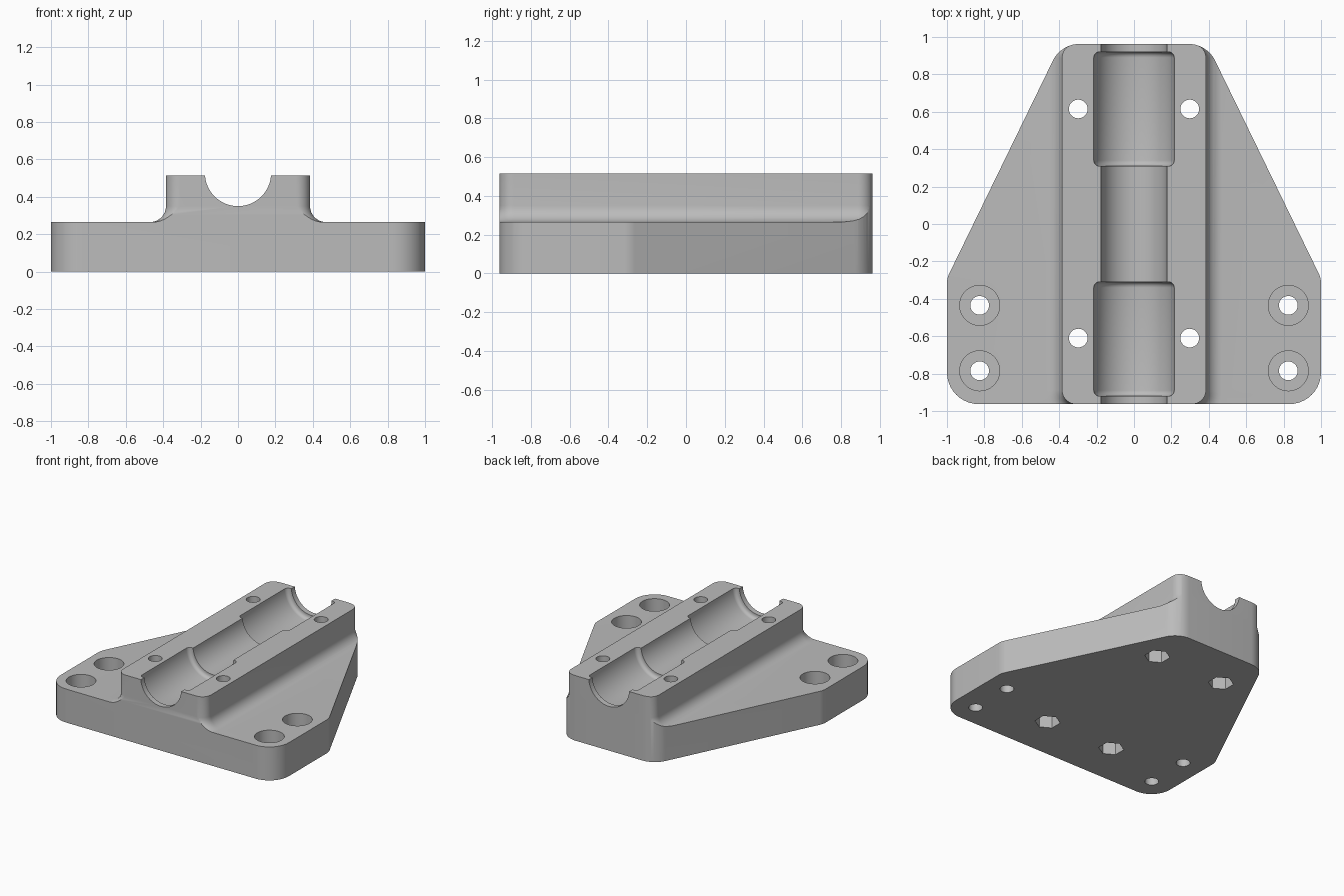
import bpy, bmesh, math
from mathutils import Vector

cube = bpy.data.objects.get("Cube")
if cube:
    bpy.data.objects.remove(cube)

LENGTH = 0.963      # half length along y
PLATE = 0.265       # plate height
TOP = 0.515         # ridge height
RIDGE = 0.385       # ridge half width
FILLET = 0.085      # foot of the ridge

grey = bpy.data.materials.new("grey_metal")
grey.use_nodes = True
grey.diffuse_color = (0.5, 0.5, 0.5, 1)
grey.node_tree.nodes["Principled BSDF"].inputs["Base Color"].default_value = (0.5, 0.5, 0.5, 1)


def loft(name, rings):
    """Closed solid through rings with equal point counts."""
    bm = bmesh.new()
    loops = [[bm.verts.new(p) for p in ring] for ring in rings]
    n = len(loops[0])
    for a, b in zip(loops, loops[1:]):
        for i in range(n):
            j = (i + 1) % n
            bm.faces.new((a[i], a[j], b[j], b[i]))
    bm.faces.new(loops[0][::-1])
    bm.faces.new(loops[-1])
    bmesh.ops.recalc_face_normals(bm, faces=bm.faces)
    mesh = bpy.data.meshes.new(name)
    bm.to_mesh(mesh)
    bm.free()
    mesh.materials.append(grey)
    obj = bpy.data.objects.new(name, mesh)
    bpy.context.collection.objects.link(obj)
    return obj


def rounded(corners, steps=10):
    """Polygon of (x, y, radius) corners with tangent arcs."""
    pts = []
    for i, (x, y, r) in enumerate(corners):
        p = Vector((x, y))
        a = (Vector(corners[i - 1][:2]) - p).normalized()
        b = (Vector(corners[(i + 1) % len(corners)][:2]) - p).normalized()
        half = a.angle(b) / 2
        centre = p + (a + b).normalized() * r / math.sin(half)
        start = p + a * r / math.tan(half) - centre
        end = p + b * r / math.tan(half) - centre
        sweep = start.angle_signed(end)
        for k in range(steps + 1):
            t = -sweep * k / steps
            c, s = math.cos(t), math.sin(t)
            pts.append(centre + Vector((start.x * c - start.y * s, start.x * s + start.y * c)))
    return pts


def at_height(pts, z):
    return [(p[0], p[1], z) for p in pts]


def circle(x, y, r, n, turn=0.0):
    return [(x + r * math.cos(turn + math.tau * i / n),
             y + r * math.sin(turn + math.tau * i / n)) for i in range(n)]


def apply_boolean(target, cutter, operation):
    mod = target.modifiers.new("cut", "BOOLEAN")
    mod.operation = operation
    mod.solver = "EXACT"
    mod.object = cutter
    bpy.context.view_layer.objects.active = target
    bpy.ops.object.modifier_apply(modifier=mod.name)
    bpy.data.objects.remove(cutter)


# Plate outline, tapering towards the back
right_side = [(1, -LENGTH, 0.17), (1, -0.29, 0.13), (0.39, LENGTH, 0.16)]
outline = rounded(right_side + [(-x, y, r) for x, y, r in reversed(right_side)])
body = loft("bearing_block", [at_height(outline, 0), at_height(outline, 0.7)])


# Top shape: wide slab, foot fillet, then the ridge
def ridge_ring(d, z):
    w, h, r = RIDGE + d, LENGTH + d, 0.075 + d
    return at_height(rounded([(w, -h, r), (w, h, r), (-w, h, r), (-w, -h, r)]), z)


rings = [ridge_ring(1, -0.1), ridge_ring(1, PLATE)]
for k in range(9):
    t = k / 8 * math.pi / 2
    rings.append(ridge_ring(FILLET * (1 - math.sin(t)), PLATE + FILLET * (1 - math.cos(t))))
rings.append(ridge_ring(0, TOP))
apply_boolean(body, loft("top_shape", rings), "INTERSECT")

# Shaft channel with two wider pockets, turned around the y axis
AXIS, BORE, POCKET, SOFT = 0.527, 0.177, 0.216, 0.03


def shoulder(y, direction):
    """Step from the bore into a pocket, with a soft inner corner."""
    steps = [(y, BORE), (y, POCKET - SOFT)]
    for k in range(1, 6):
        t = k / 5 * math.pi / 2
        steps.append((y + direction * SOFT * (1 - math.cos(t)),
                      POCKET - SOFT + SOFT * math.sin(t)))
    return steps


half = shoulder(0.31, 1) + shoulder(0.92, -1)[::-1] + [(1.1, BORE)]
profile = [(-y, r) for y, r in reversed(half)] + half
shaft = loft("shaft_cutter", [[(x, y, z + AXIS) for x, z in circle(0, 0, r, 64)] for y, r in profile])
apply_boolean(body, shaft, "DIFFERENCE")


# Holes: stepped cutters given as (radius, z) pairs
def drill(x, y, wide, z_low, z_step, z_high, sides, turn, wide_on_top):
    narrow = 0.05
    low, high = (narrow, wide) if wide_on_top else (wide, narrow)
    n = 36
    if sides == 6:
        # hexagon sampled with the same number of points as the round hole
        k = n // sides
        hexa = circle(x, y, wide, sides, turn)
        wide_ring = [Vector(hexa[i // k]).lerp(Vector(hexa[(i // k + 1) % sides]), i % k / k)
                     for i in range(n)]
    else:
        wide_ring = circle(x, y, wide, n, turn)
    thin_ring = circle(x, y, narrow, n, turn)
    a, b = (thin_ring, wide_ring) if wide_on_top else (wide_ring, thin_ring)
    cutter = loft("hole_cutter", [at_height(a, z_low), at_height(a, z_step),
                                  at_height(b, z_step), at_height(b, z_high)])
    apply_boolean(body, cutter, "DIFFERENCE")


for side in (-1, 1):
    for y in (-0.61, 0.615):      # clamp bolts with nut pockets below
        drill(side * 0.298, y, 0.092, -0.1, 0.2, 0.8, 6, math.pi / 2, False)
    for y in (-0.435, -0.785):    # counterbored mounting holes
        drill(side * 0.825, y, 0.107, -0.1, 0.12, 0.8, 36, 0, True)

# Smooth shading with crisp edges
bpy.ops.object.select_all(action="DESELECT")
body.select_set(True)
bpy.context.view_layer.objects.active = body
bpy.ops.object.shade_smooth_by_angle(angle=math.radians(30))
